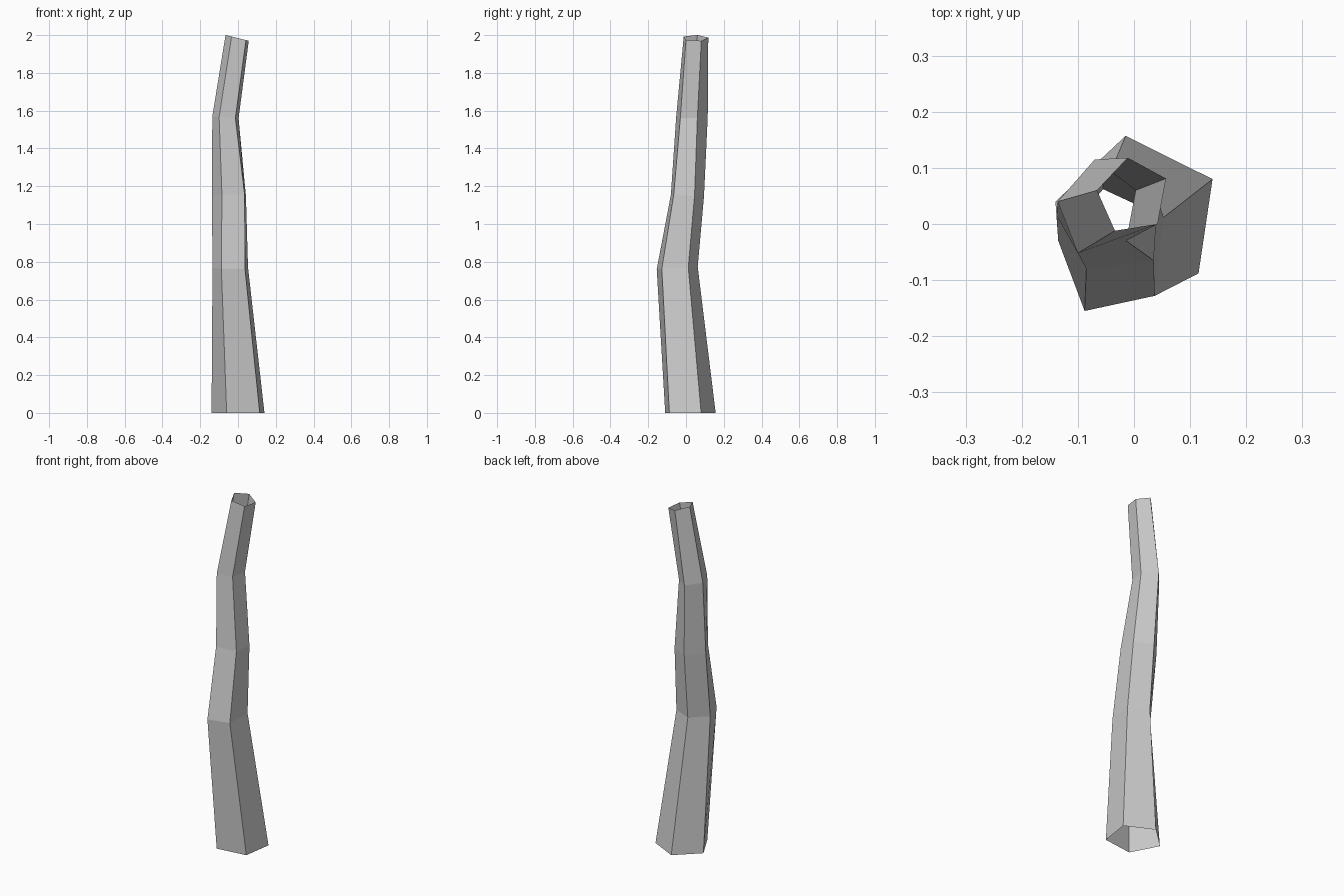
import bpy
import bmesh

# Remove the default cube
default_cube = bpy.data.objects.get("Cube")
if default_cube:
    bpy.data.objects.remove(default_cube, do_unlink=True)


def make_material(name, colour):
    material = bpy.data.materials.new(name)
    material.use_nodes = True
    material.diffuse_color = colour
    shader = next(n for n in material.node_tree.nodes if n.type == "BSDF_PRINCIPLED")
    shader.inputs["Base Color"].default_value = colour
    return material


# Five-sided cross-sections from bottom to top: (height, slope along x, slope along y, corners)
# Corners run front-left, front-right, right, back, left as seen from the front
sections = [
    (0.0, 0, 0, [(-0.06, -0.11), (0.115, -0.088), (0.14, 0.08), (-0.015, 0.157), (-0.14, 0.04)]),
    (0.77, 0, 0.06, [(-0.088, -0.155), (0.037, -0.128), (0.053, 0.012), (-0.055, 0.062), (-0.135, -0.03)]),
    (1.15, 0, -0.06, [(-0.085, -0.08), (0.035, -0.065), (0.042, 0.045), (-0.055, 0.095), (-0.138, 0.015)]),
    (1.56, -0.07, 0, [(-0.10, -0.052), (-0.014, -0.03), (0.003, 0.06), (-0.07, 0.115), (-0.136, 0.04)]),
    (1.984, -0.25, 0, [(-0.034, -0.012), (0.042, 0.0), (0.057, 0.081), (-0.011, 0.118), (-0.066, 0.06)]),
]


def build_tube(name, sections, material):
    """Skin consecutive cross-sections into an open, flat-shaded tube."""
    bm = bmesh.new()
    rings = [
        [bm.verts.new((x, y, height + slope_x * x + slope_y * y)) for x, y in corners]
        for height, slope_x, slope_y, corners in sections
    ]
    for lower, upper in zip(rings, rings[1:]):
        count = len(lower)
        for i in range(count):
            j = (i + 1) % count
            bm.faces.new((lower[i], lower[j], upper[j], upper[i]))
    mesh = bpy.data.meshes.new(name)
    bm.to_mesh(mesh)
    bm.free()
    mesh.materials.append(material)
    tube = bpy.data.objects.new(name, mesh)
    bpy.context.collection.objects.link(tube)
    return tube


# Crooked hollow trunk, open at both ends
grey = make_material("plain grey", (0.6, 0.6, 0.6, 1.0))
build_tube("crooked_trunk", sections, grey)
